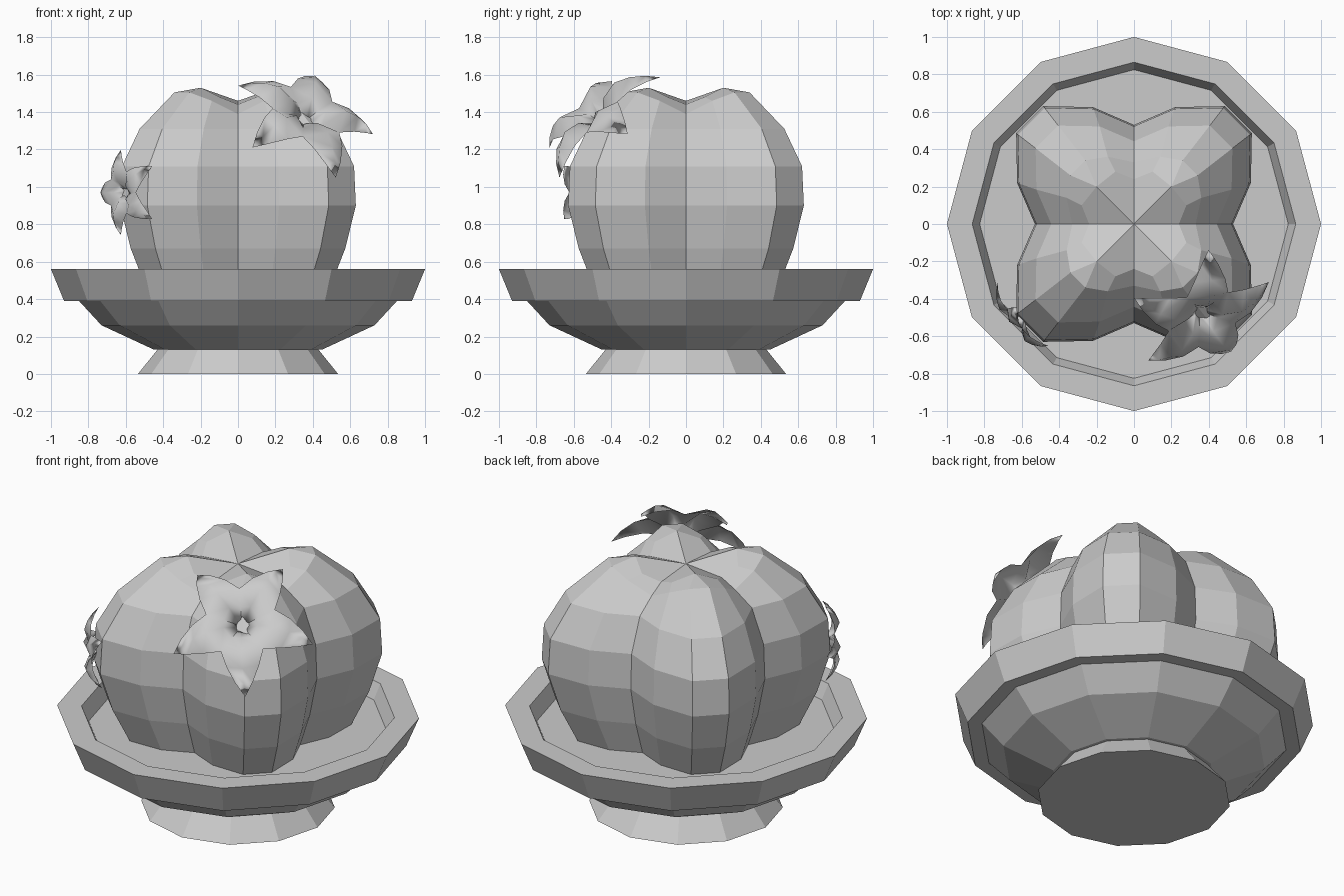
import bpy, bmesh
from math import cos, sin, pi, radians
from mathutils import Vector, Matrix

cube = bpy.data.objects.get("Cube")
if cube:
    bpy.data.objects.remove(cube, do_unlink=True)

grey = bpy.data.materials.new("plain_grey")
grey.use_nodes = True
grey.diffuse_color = (0.6, 0.6, 0.6, 1)
grey.node_tree.nodes["Principled BSDF"].inputs["Base Color"].default_value = (0.6, 0.6, 0.6, 1)


def finish(name, bm, closed=True):
    bmesh.ops.remove_doubles(bm, verts=bm.verts, dist=0.0005)
    if closed:
        bmesh.ops.recalc_face_normals(bm, faces=bm.faces)
    mesh = bpy.data.meshes.new(name)
    bm.to_mesh(mesh)
    bm.free()
    mesh.materials.append(grey)
    ob = bpy.data.objects.new(name, mesh)
    bpy.context.collection.objects.link(ob)
    return ob


def loft(bm, rings):
    """Bridge successive closed rings of points with quads."""
    loops = [[bm.verts.new(p) for p in ring] for ring in rings]
    for a, b in zip(loops, loops[1:]):
        n = len(a)
        for i in range(n):
            j = (i + 1) % n
            bm.faces.new((a[i], a[j], b[j], b[i]))
    return loops


def lathe(name, profile, sides=12):
    bm = bmesh.new()
    rings = [[(r * cos(2 * pi * i / sides), r * sin(2 * pi * i / sides), z)
              for i in range(sides)] for r, z in profile]
    loops = loft(bm, rings)
    bm.faces.new(loops[0])
    bm.faces.new(loops[-1])
    return finish(name, bm)


# Pot: flared foot, and bowl with a thick rim and flat soil
lathe("pot_foot", [(0.535, 0), (0.43, 0.13)])
lathe("pot_bowl", [(0.45, 0.13), (0.73, 0.26), (0.85, 0.39), (0.93, 0.39),
                   (1.0, 0.56), (0.865, 0.56), (0.825, 0.47)])


# Cactus body: four diagonal lobes with sharp grooves between them
def lobed_ring(groove, side, lobe):
    """Each argument is (x, y, z) in the first quadrant, next to the y axis."""
    swap = lambda p: (p[1], p[0], p[2])
    quadrant = [swap(groove), swap(side), swap(lobe), lobe, side]
    return [Matrix.Rotation(k * pi / 2, 3, "Z") @ Vector(p)
            for k in range(4) for p in quadrant]


def scaled_ring(s, z):
    return lobed_ring((0, 0.53 * s, z), (0.22 * s, 0.625 * s, z), (0.485 * s, 0.63 * s, z))


body = bmesh.new()
rings = [scaled_ring(s, z) for s, z in
         [(0.78, 0.46), (0.91, 0.67), (1.0, 0.9), (0.985, 1.11), (0.835, 1.31)]]
rings.append(lobed_ring((0, 0.33, 1.39), (0.14, 0.36, 1.46), (0.26, 0.34, 1.505)))
rings.append(lobed_ring((0, 0.24, 1.44), (0.1, 0.28, 1.48), (0.2, 0.2, 1.53)))
loops = loft(body, rings)
body.faces.new(loops[0])
top = body.verts.new((0, 0, 1.46))
crown = loops[-1]
for i in range(len(crown)):
    body.faces.new((crown[i], crown[(i + 1) % len(crown)], top))
finish("cactus_body", body)


# Flowers: five arched, pointed petals joined around a sunken throat
# petal rows: middle distance, middle height, edge distance, half width, edge height
PETAL = [(0.03, 0.03, 0.024, 0.018, 0.03),
         (0.1, 0.11, 0.081, 0.059, 0.06),
         (0.2, 0.14, 0.162, 0.118, 0.085),
         (0.28, 0.11, 0.255, 0.09, 0.08),
         (0.35, 0.06, 0.34, 0.048, 0.045)]


def flower(name, centre, normal, petal_direction, size):
    n = Vector(normal).normalized()
    u = Vector(petal_direction)
    u = (u - n * u.dot(n)).normalized()
    v = n.cross(u)
    bm = bmesh.new()
    for k in range(5):
        a = radians(72 * k)
        along, across = u * cos(a) + v * sin(a), v * cos(a) - u * sin(a)

        def point(r, w, h):
            return bm.verts.new(Vector(centre) + size * (along * r + across * w + n * h))

        rows = [(point(e, -w, g), point(r, 0, h), point(e, w, g)) for r, h, e, w, g in PETAL]
        for p, q in zip(rows, rows[1:]):
            bm.faces.new((p[0], q[0], q[1], p[1]))
            bm.faces.new((p[1], q[1], q[2], p[2]))
        throat, tip = point(0, 0, 0.02), point(0.405, 0, 0)
        for c, end, flip in ((rows[0], throat, True), (rows[-1], tip, False)):
            for pair in ((c[0], c[1]), (c[1], c[2])):
                bm.faces.new((*(pair if flip else pair[::-1]), end)[::-1])
    ob = finish(name, bm, closed=False)
    for poly in ob.data.polygons:
        poly.use_smooth = True


flower("top_flower", (0.344, -0.45, 1.334), (0.33, -0.63, 0.71), (0.056, 0.31, 0.256), 1.0)
flower("side_flower", (-0.58, -0.5, 0.97), (-0.78, -0.62, 0), (-0.62, 0.78, 0), 0.59)
